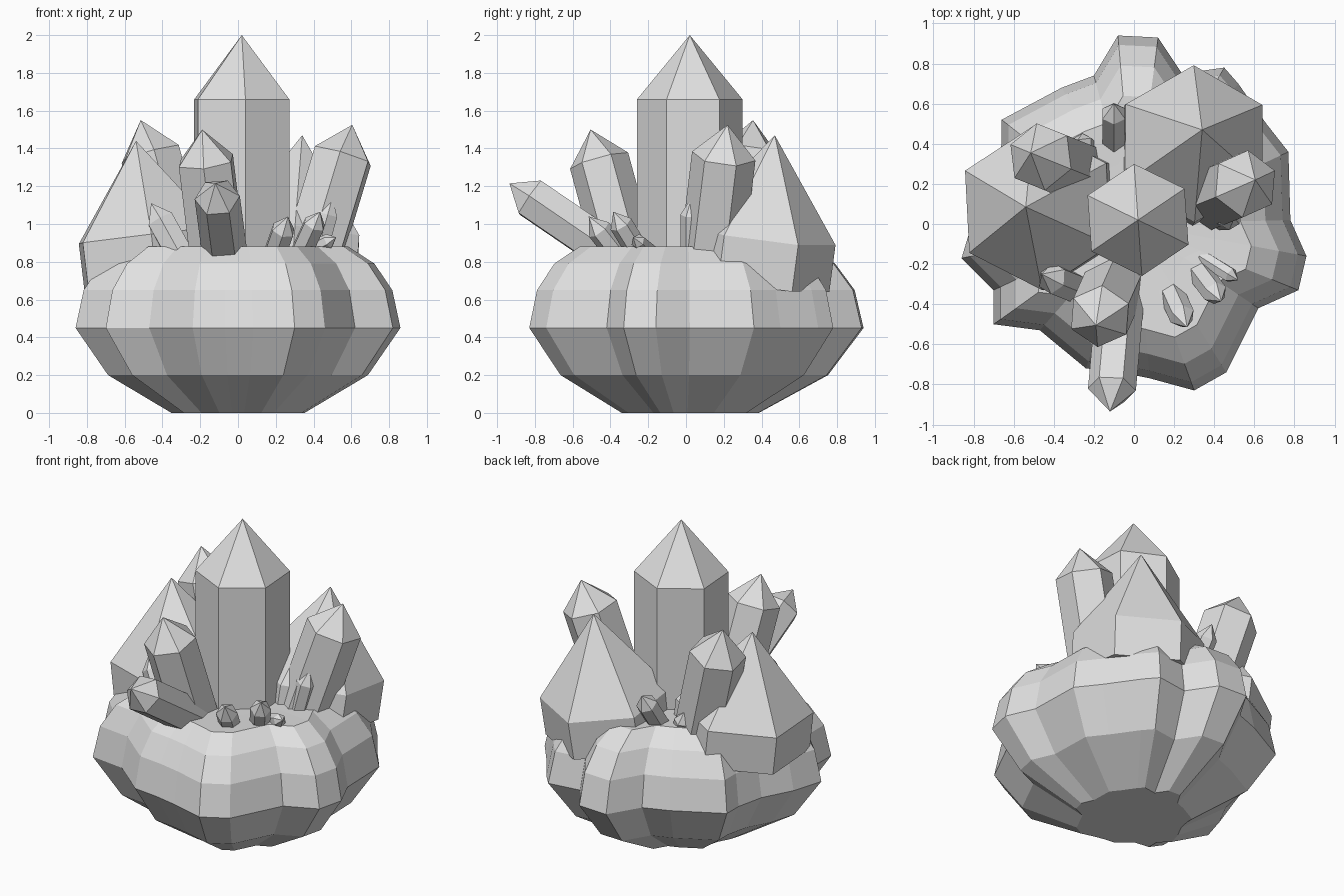
import bpy
import bmesh
from math import cos, sin, radians
from mathutils import Vector

if "Cube" in bpy.data.objects:
    bpy.data.objects.remove(bpy.data.objects["Cube"])

# Single pale grey stone colour
stone = bpy.data.materials.new("pale_grey_stone")
stone.use_nodes = True
grey = (0.75, 0.75, 0.75, 1)
stone.diffuse_color = grey
stone.node_tree.nodes["Principled BSDF"].inputs["Base Color"].default_value = grey


def skin_rings(name, rings, start=None, end=None):
    """Bridge matching rings of points; close each end with a fan or a flat cap."""
    bm = bmesh.new()
    loops = [[bm.verts.new(p) for p in ring] for ring in rings]
    count = len(loops[0])
    for low, high in zip(loops, loops[1:]):
        for i in range(count):
            j = (i + 1) % count
            bm.faces.new((low[i], low[j], high[j], high[i]))
    for loop, point in ((loops[0], start), (loops[-1], end)):
        if point is None:
            bm.faces.new(loop)
        else:
            peak = bm.verts.new(point)
            for i in range(count):
                bm.faces.new((loop[i], loop[(i + 1) % count], peak))
    bmesh.ops.recalc_face_normals(bm, faces=bm.faces)
    mesh = bpy.data.meshes.new(name)
    bm.to_mesh(mesh)
    bm.free()
    mesh.materials.append(stone)
    obj = bpy.data.objects.new(name, mesh)
    bpy.context.collection.objects.link(obj)
    return obj


def crystal(name, tip, shoulder, radius, length, spin=30):
    """Six-sided prism below the shoulder, pyramid from shoulder to tip."""
    tip, shoulder = Vector(tip), Vector(shoulder)
    axis = (tip - shoulder).normalized()
    turn = Vector((0, 0, 1)).rotation_difference(axis)
    corners = []
    for k in range(6):
        a = radians(spin + k * 60)
        corners.append(turn @ Vector((radius * cos(a), radius * sin(a), 0)))
    foot = shoulder - axis * length
    skin_rings(name, [[foot + c for c in corners], [shoulder + c for c in corners]], end=tip)


# Rock bowl: lobed outline, scaled up through a bulging profile
outline = [
    (-.08, .94), (-.2, .74), (-.36, .68), (-.66, .52), (-.66, .4), (-.7, .22),
    (-.8, .03), (-.86, -.17), (-.7, -.33), (-.7, -.5), (-.47, -.53), (-.24, -.72),
    (-.07, -.74), (.08, -.77), (.3, -.83), (.46, -.74), (.62, -.42), (.82, -.33),
    (.86, -.16), (.78, .02), (.77, .36), (.66, .5), (.52, .7), (.45, .78),
    (.24, .75), (.12, .93)]
profile = [(.41, 0), (.8, .2), (1, .45), (.95, .65), (.84, .79), (.68, .88), (.4, .87)]
skin_rings("rock_base", [[(x * s, y * s, z) for x, y in outline] for s, z in profile],
           end=(0, 0, .86))

# Main crystals
crystal("centre_crystal", (.02, .02, 2), (.02, .02, 1.66), .28, .95, 34)
crystal("back_broad_crystal", (.34, .47, 1.47), (.3, .4, .94), .395, .25)
crystal("right_broad_crystal", (-.54, .085, 1.44), (-.48, .08, .94), .41, .25, 33)
crystal("back_right_crystal", (-.515, .355, 1.55), (-.465, .335, 1.37), .17, .7, 38)
crystal("left_crystal", (.605, .22, 1.525), (.555, .2, 1.36), .17, .65, 24)
crystal("front_crystal", (-.19, -.505, 1.5), (-.17, -.46, 1.335), .16, .6, 25)
crystal("leaning_front_crystal", (-.12, -.935, 1.215), (-.11, -.825, 1.14), .12, .65, 0)

# Small crystals
crystal("back_shard", (-.1, .6, 1.1), (-.1, .55, 1.03), .065, .32)
crystal("back_stub", (-.28, .42, .97), (-.26, .4, .91), .055, .15)
crystal("left_shard", (.5, .03, 1.14), (.475, .03, 1.05), .06, .3)
crystal("front_stub", (.265, -.515, 1.04), (.24, -.46, .97), .065, .25)
crystal("front_left_shard", (.435, -.385, 1.065), (.405, -.345, 1), .062, .28)
crystal("front_left_stub", (.52, -.28, .93), (.48, -.255, .91), .04, .18)
crystal("front_right_shard", (-.46, -.25, 1.11), (-.41, -.27, 1.02), .08, .35)
